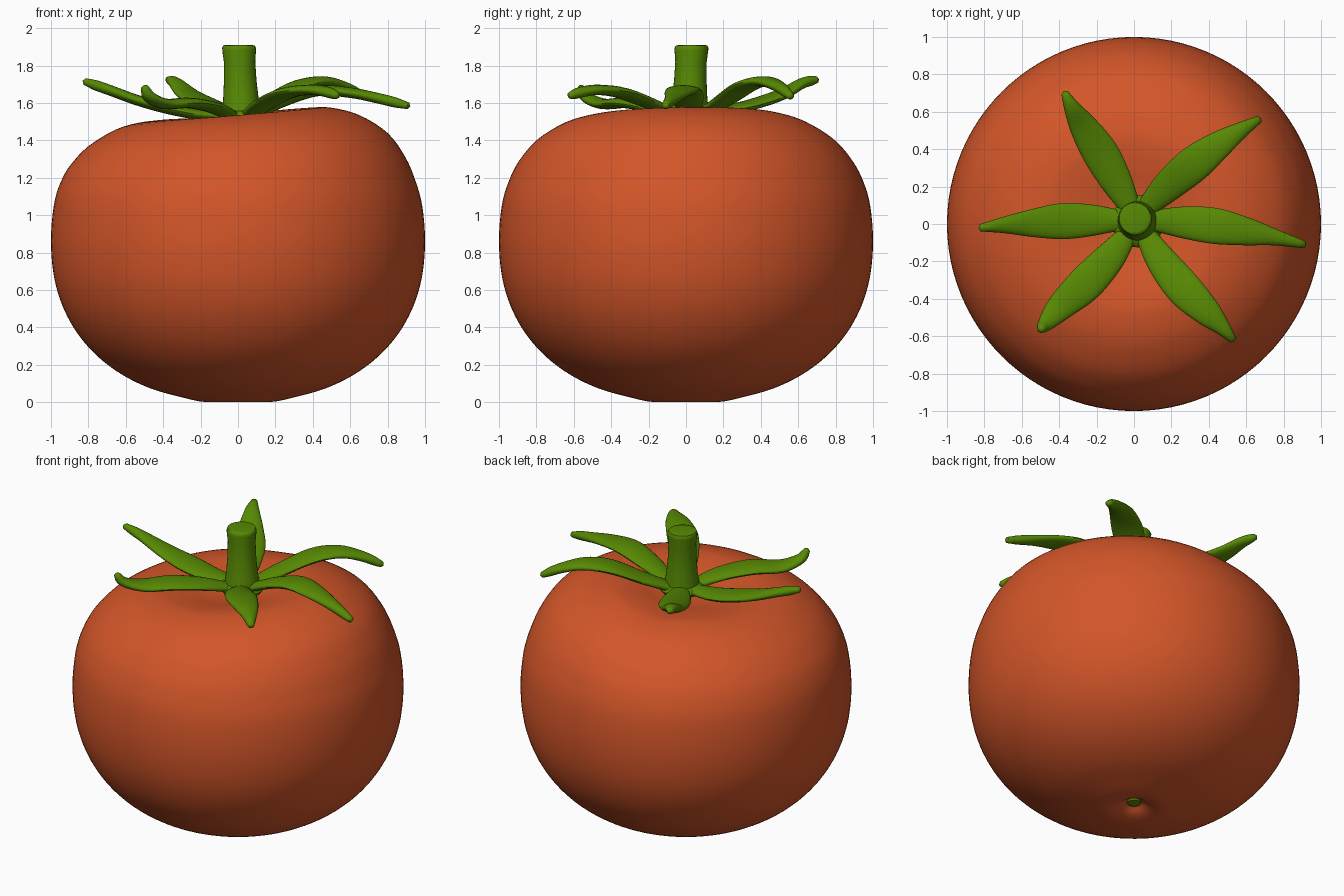
import bpy, bmesh, math
from mathutils import Vector

if "Cube" in bpy.data.objects:
    bpy.data.objects.remove(bpy.data.objects["Cube"])


def material(name, rgb):
    m = bpy.data.materials.new(name)
    m.diffuse_color = (*rgb, 1)
    m.use_nodes = True
    m.node_tree.nodes["Principled BSDF"].inputs["Base Color"].default_value = m.diffuse_color
    return m


RED = material("tomato red", (0.65, 0.092, 0.022))
GREEN = material("leaf green", (0.095, 0.25, 0.001))


def spline(points, steps):
    """Catmull-Rom curve through the points."""
    p = [Vector(q) for q in points]
    p = [2 * p[0] - p[1]] + p + [2 * p[-1] - p[-2]]
    out = []
    for i in range(1, len(p) - 2):
        a, b, c, d = p[i - 1:i + 3]
        for k in range(steps):
            t = k / steps
            out.append(0.5 * (2 * b + (c - a) * t + (2 * a - 5 * b + 4 * c - d) * t * t
                              + (3 * b - a - 3 * c + d) * t ** 3))
    return out + [p[-2]]


def skin(name, rings, start, end, mat):
    """Bridge equal rings of points and close both ends with a pole."""
    bm = bmesh.new()
    rows = [[bm.verts.new(v) for v in ring] for ring in rings]
    n = len(rows[0])
    for a, b in zip(rows, rows[1:]):
        for i in range(n):
            j = (i + 1) % n
            bm.faces.new((a[i], a[j], b[j], b[i]))
    for row, tip in ((rows[0], start), (rows[-1], end)):
        pole = bm.verts.new(tip)
        for i in range(n):
            bm.faces.new((row[i], row[(i + 1) % n], pole))
    bmesh.ops.recalc_face_normals(bm, faces=bm.faces)
    me = bpy.data.meshes.new(name)
    bm.to_mesh(me)
    bm.free()
    me.materials.append(mat)
    ob = bpy.data.objects.new(name, me)
    bpy.context.collection.objects.link(ob)
    bpy.ops.object.select_all(action='DESELECT')
    ob.select_set(True)
    bpy.context.view_layer.objects.active = ob
    bpy.ops.object.shade_smooth_by_angle(angle=math.radians(50))
    return ob


def smooth(t):
    t = min(max(t, 0), 1)
    return t * t * (3 - 2 * t)


# fruit: lathed profile whose crown tilts down toward the left
def crown(r, z, a):
    w = smooth((z - 1.1) / 0.4) * smooth(r / 0.45)
    dent = 0.02 * math.exp(-((a - math.radians(100)) / 0.4) ** 2)
    return z - w * (0.038 * (1 - math.cos(a - math.radians(8))) + dent)


profile = [(0.02, 0.05), (0.05, 0.045), (0.1, 0.015), (0.18, 0.002)]
for k in range(9):  # rounded lower half
    t = 0.27 + (math.pi / 2 - 0.27) * k / 8
    profile.append((math.sin(t) ** 0.89, 0.87 * (1 - max(math.cos(t), 0) ** 0.89)))
profile += [(0.985, 1.05), (0.95, 1.18), (0.895, 1.31), (0.8, 1.44), (0.65, 1.535), (0.5, 1.575),
            (0.4, 1.573), (0.3, 1.548), (0.2, 1.512), (0.1, 1.487), (0.02, 1.48)]
N = 96
rings = []
for p in spline([(r, 0, z) for r, z in profile], 4):
    r, z = min(p.x, 1), max(p.z, 0)
    rings.append([(r * math.cos(a), r * math.sin(a), crown(r, z, a))
                  for a in (2 * math.pi * i / N for i in range(N))])
skin("fruit", rings, (0, 0, 0.05), (0, 0, 1.48), RED)


def lathe(name, prof, base, lean=(0, 0)):
    z0, z1 = prof[0][1], prof[-1][1]
    rows = []
    for r, z in prof:
        t = (z - z0) / (z1 - z0)
        cx, cy = base[0] + lean[0] * t, base[1] + lean[1] * t
        rows.append([(cx + r * math.cos(a), cy + r * math.sin(a), z)
                     for a in (2 * math.pi * i / 32 for i in range(32))])
    skin(name, rows, (*base, z0), (base[0] + lean[0], base[1] + lean[1], z1), GREEN)


# stem, calyx disc and the small blossom scar underneath
lathe("stem", [(0.11, 1.50), (0.105, 1.56), (0.095, 1.62), (0.087, 1.72), (0.084, 1.82),
               (0.09, 1.88), (0.09, 1.895), (0.084, 1.907), (0.07, 1.91)],
      (0.02, 0.015), (-0.015, 0.015))
lathe("calyx_disc", [(0.06, 1.47), (0.12, 1.50), (0.14, 1.525), (0.13, 1.545), (0.1, 1.56)],
      (0.02, 0.015))
lathe("blossom_scar", [(0.025, 0.035), (0.04, 0.038), (0.045, 0.06)], (0, 0))

# sepals: flattened tubes along curling centre lines
widths = [0.05, 0.083, 0.096, 0.075, 0.045, 0.02]
paths = {
    "left": [(-.05, .02, 1.53), (-.22, .02, 1.54), (-.38, .015, 1.57), (-.54, .005, 1.615),
             (-.69, -.005, 1.67), (-.82, -.02, 1.715)],
    "back_left": [(-.01, .07, 1.53), (-.09, .22, 1.56), (-.18, .38, 1.60), (-.27, .52, 1.65),
                  (-.33, .62, 1.705), (-.37, .70, 1.725)],
    "back_right": [(.05, .07, 1.53), (.18, .20, 1.61), (.32, .32, 1.69), (.45, .42, 1.715),
                   (.57, .50, 1.685), (.67, .56, 1.635)],
    "right": [(.08, .02, 1.53), (.25, .01, 1.61), (.43, -.01, 1.665), (.60, -.04, 1.655),
              (.75, -.07, 1.625), (.91, -.11, 1.585)],
    "front_right": [(.05, -.04, 1.53), (.15, -.20, 1.60), (.27, -.35, 1.655),
                    (.39, -.47, 1.67), (.47, -.55, 1.66), (.53, -.62, 1.64)],
    "front_left": [(-.03, -.05, 1.53), (-.13, -.18, 1.575), (-.26, -.32, 1.60),
                   (-.39, -.44, 1.595), (-.47, -.53, 1.63), (-.50, -.565, 1.685)],
}
for name, path in paths.items():
    pts = spline(path, 5)
    half = [v.x for v in spline([(w, 0, 0) for w in widths], 5)]
    rows = []
    for i, p in enumerate(pts):
        t = (pts[min(i + 1, len(pts) - 1)] - pts[max(i - 1, 0)]).normalized()
        side = t.cross(Vector((0, 0, 1))).normalized()
        up = side.cross(t)
        thick = min(0.028, half[i] * 0.9)
        rows.append([p + side * half[i] * math.cos(a) + up * thick * math.sin(a)
                     for a in (2 * math.pi * k / 20 for k in range(20))])
    skin("sepal_" + name, rows, pts[0], pts[-1] + t * 0.012, GREEN)
